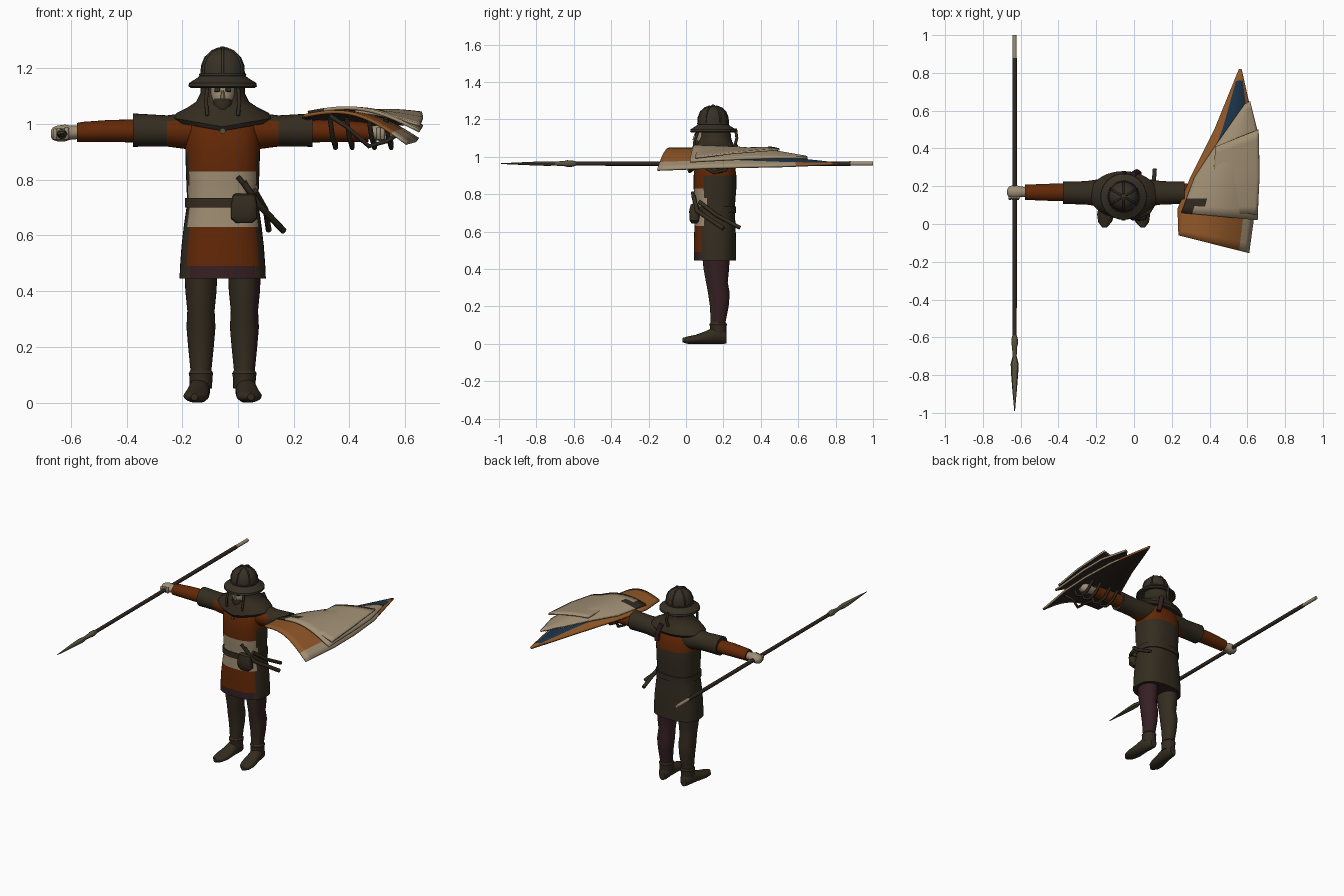
import bpy, math
from mathutils import Vector

if "Cube" in bpy.data.objects:
    bpy.data.objects.remove(bpy.data.objects["Cube"])

X0, Y0 = -0.055, 0.155   # centre of the figure


def mat(name, r, g, b):
    m = bpy.data.materials.new(name)
    m.diffuse_color = (r, g, b, 1)
    m.use_nodes = True
    m.node_tree.nodes["Principled BSDF"].inputs["Base Color"].default_value = m.diffuse_color
    return m


DARK = mat("dark_cloth", .034, .025, .014)
RUST = mat("rust_cloth", .125, .021, .002)
CREAM = mat("cream_cloth", .35, .27, .17)
PURPLE = mat("plum_cloth", .036, .014, .017)
ORANGE = mat("orange_paint", .28, .095, .021)
BLUE = mat("blue_paint", .011, .033, .066)
IRON = mat("helmet_iron", .038, .030, .019)
SKIN = mat("skin", .34, .27, .18)
WOOD = mat("dark_wood", .030, .021, .014)
STEEL = mat("worn_steel", .10, .085, .05)


def finish(name, verts, faces, mats, rule=None):
    me = bpy.data.meshes.new(name)
    me.from_pydata(verts, [], faces)
    for m in mats:
        me.materials.append(m)
    me.update()
    if rule:
        for p in me.polygons:
            p.material_index = rule(p.center, p.normal)
    ob = bpy.data.objects.new(name, me)
    bpy.context.collection.objects.link(ob)
    return ob


def loft(name, rows, mats, axis='z', rule=None, n=28, power=1.0):
    """Closed skin over elliptical rings; row = (cx, cy, cz, radius a, radius b)."""
    verts, faces = [], []
    for cx, cy, cz, a, b in rows:
        for i in range(n):
            t = 2 * math.pi * i / n
            c, s = math.cos(t), math.sin(t)
            u = a * math.copysign(abs(c) ** power, c)
            v = b * math.copysign(abs(s) ** power, s)
            d = {'z': (u, v, 0), 'x': (0, u, v), 'y': (v, 0, u)}[axis]
            verts.append((cx + d[0], cy + d[1], cz + d[2]))
    for r in range(len(rows) - 1):
        for i in range(n):
            j = (i + 1) % n
            faces.append((r * n + i, r * n + j, r * n + n + j, r * n + n + i))
    faces.append(tuple(range(n))[::-1])
    last = (len(rows) - 1) * n
    faces.append(tuple(range(last, last + n)))
    k = {'z': 2, 'x': 0, 'y': 1}[axis]
    if rows[-1][k] < rows[0][k]:
        faces = [f[::-1] for f in faces]
    return finish(name, verts, faces, mats, rule)


def tube(name, pts, r, m, cyclic=False):
    cu = bpy.data.curves.new(name, 'CURVE')
    cu.dimensions = '3D'
    cu.bevel_depth, cu.bevel_resolution, cu.use_fill_caps = r, 2, True
    sp = cu.splines.new('POLY')
    sp.points.add(len(pts) - 1)
    for p, q in zip(sp.points, pts):
        p.co = (*q, 1)
    sp.use_cyclic_u = cyclic
    cu.materials.append(m)
    ob = bpy.data.objects.new(name, cu)
    bpy.context.collection.objects.link(ob)
    return ob


def sheet(name, rows, bulge, mats, rule=None, thick=.012, nu=14, sub=5):
    """Curved board between left and right edge points, dark on the underside."""
    dense = []
    for (l0, r0), (l1, r1) in zip(rows, rows[1:]):
        for k in range(sub):
            dense.append((Vector(l0).lerp(Vector(l1), k / sub), Vector(r0).lerp(Vector(r1), k / sub)))
    dense.append((Vector(rows[-1][0]), Vector(rows[-1][1])))
    verts, faces, us = [], [], []
    for l, r in dense:
        h = bulge * min(1, (r - l).length / .38)
        for i in range(nu + 1):
            p = l.lerp(r, i / nu)
            p.z += h * math.sin(math.pi * i / nu)
            verts.append(p)
    w = nu + 1
    for v in range(len(dense) - 1):
        for i in range(nu):
            faces.append((v * w + i, v * w + i + 1, v * w + w + i + 1, v * w + w + i))
            us.append((i + .5) / nu)
    ob = finish(name, verts, faces, mats)
    if rule:
        for p, u in zip(ob.data.polygons, us):
            p.material_index = rule(u, p.center)
    so = ob.modifiers.new("thickness", 'SOLIDIFY')
    so.thickness, so.offset, so.material_offset = thick, -1, len(mats) - 1
    return ob


# Tunic with painted bands on the front, dark sides and back
def tunic_rule(c, n):
    if c.y > Y0 + .03 or abs(c.x - X0) > .122:
        return 1 if c.z > .9 else 0
    if c.z < .49:
        return 3
    return 2 if .63 < c.z < .83 else 1


prof = [(.445, .155, .112), (.49, .153, .112), (.56, .148, .112), (.63, .140, .110), (.70, .130, .106),
        (.73, .128, .106), (.78, .130, .110), (.83, .132, .114), (.90, .134, .114), (.96, .135, .106),
        (1.01, .128, .088), (1.05, .08, .06)]
loft("tunic", [(X0, Y0, z, a, b) for z, a, b in prof], [DARK, RUST, CREAM, PURPLE],
     rule=tunic_rule, n=40, power=.8)
loft("belt", [(X0, Y0, z, .136, .113) for z in (.70, .735)], [DARK], n=40, power=.8)

# Belt pouch, dagger and scabbard
loft("pouch", [(.022, .045, z, a, b) for z, a, b in
     [(.645, .03, .015), (.66, .047, .026), (.71, .047, .028), (.745, .04, .02), (.75, .03, .01)]],
     [DARK], power=.6)
tube("dagger_sheath", [(.02, .04, .79), (.075, .06, .71), (.163, .20, .617)], .012, DARK)
tube("second_sheath", [(.06, .07, .76), (.10, .16, .69), (.11, .29, .62)], .011, DARK)
tube("dagger_grip", [(.0, .035, .81), (.045, .045, .755)], .009, WOOD)

# Arms, mirrored about the body
for s, side in ((-1, "right"), (1, "left")):
    def xs(d):
        return X0 + s * d
    loft(side + "_short_sleeve", [(xs(d), .165, z, a, b) for d, z, a, b in
         [(.08, .975, .075, .065), (.13, .975, .072, .065), (.2, .975, .062, .056), (.27, .977, .06, .058),
          (.322, .978, .06, .06), (.322, .976, .04, .04)]], [DARK, RUST], axis='x',
         rule=lambda c, n: 1 if abs(c.x - X0) < .2 and n.y < .3 and c.z < 1.01 else 0)
    loft(side + "_forearm", [(xs(d), .168, z, a, b) for d, z, a, b in
         [(.3, .975, .046, .041), (.4, .975, .045, .04), (.5, .972, .041, .036), (.523, .97, .04, .034)]],
         [RUST], axis='x')
    loft(side + "_hand", [(xs(d), .17, z, a, b) for d, z, a, b in
         [(.515, .97, .026, .024), (.545, .969, .028, .025), (.565, .968, .034, .03), (.595, .966, .033, .028),
          (.61, .965, .026, .022), (.617, .965, .012, .012)]], [SKIN], axis='x')
    for k in range(4):
        tube(f"{side}_finger_{k}", [(xs(.56 + .014 * k), .142, .985 - .002 * k),
             (xs(.56 + .014 * k), .134, .967), (xs(.56 + .014 * k), .146, .948)], .008, SKIN)

    # Leg, boot and ankle cuff
    lx = X0 + s * .078
    leg = [(.07, .172, .036, .04), (.12, .172, .038, .04), (.2, .178, .046, .05), (.27, .176, .052, .058),
           (.33, .165, .049, .058), (.40, .162, .056, .068), (.50, .16, .06, .076)]
    loft(side + "_leg", [(lx, y, z, a, b) for z, y, a, b in leg], [DARK, PURPLE],
         rule=lambda c, n, s=s: 1 if s > 0 and c.z > .1 and (n.y > .1 or n.x > .75) else 0)
    foot = [(.217, .032, .022, .03), (.2, .042, .034, .042), (.15, .045, .038, .045), (.1, .033, .042, .033),
            (.05, .024, .046, .024), (.01, .02, .036, .02), (-.018, .02, .012, .012)]
    loft(side + "_shoe", [(lx + s * (.215 - y) * .1, y, z, b, a) for y, z, a, b in foot], [DARK], axis='y')
    loft(side + "_boot_cuff", [(lx, .172, z, .04 + d, .043 + d) for z, d in
         [(.05, 0), (.09, .001), (.105, .004), (.115, -.002)]], [DARK])

# Hood mantle with a low point at the chest and a hanging tail
mantle = loft("hood_mantle", [(X0, Y0, z, a, b) for z, a, b in
     [(1.005, .165, .115), (1.02, .180, .125), (1.04, .165, .118), (1.06, .125, .105),
      (1.08, .095, .092), (1.11, .08, .085), (1.16, .078, .082)]], [DARK], n=36)
for v in mantle.data.vertices:
    if v.co.z < 1.045 and v.co.y < Y0:
        v.co.z -= .03 * (1 - min(1, abs(v.co.x - X0) / .17))
tube("mantle_brooch", [(X0, .026, .975), (X0, .018, .975)], .011, STEEL)
tube("hood_tail", [(X0 + .05, .262, 1.06), (X0 + .07, .275, 1.0), (X0 + .08, .268, .95)], .016, PURPLE)

# Face with eyes and beard
loft("face", [(X0, y, z, a, b) for z, y, a, b in
     [(1.05, .10, .03, .04), (1.07, .095, .038, .045), (1.11, .093, .044, .046), (1.16, .10, .044, .042)]],
     [SKIN], n=20)
loft("beard", [(X0, .085, z, a, b) for z, a, b in
     [(1.025, .012, .018), (1.04, .028, .034), (1.07, .038, .042), (1.092, .036, .038)]], [DARK], n=20)
loft("nose", [(X0, .05, z, a, b) for z, a, b in
     [(1.086, .007, .008), (1.092, .009, .016), (1.12, .005, .006)]], [SKIN], n=10)
for s in (-1, 1):
    tube("eye", [(X0 + s * .01, .052, 1.122), (X0 + s * .028, .057, 1.122)], .007, DARK)
    tube("chin_strap", [(X0 + s * .055, .065, 1.14), (X0 + s * .06, .045, 1.08), (X0 + s * .055, .04, 1.03)],
         .007, DARK)
tube("neck_lace", [(X0, .265, 1.15), (X0 + .01, .272, 1.10), (X0, .262, 1.06)], .008, DARK)

# Kettle helmet: sloped brim, domed crown, ribs and knob
loft("helmet", [(X0, .145, z, a, a) for z, a in
     [(1.15, .07), (1.13, .115), (1.135, .123), (1.147, .121), (1.165, .092), (1.175, .080), (1.21, .078),
      (1.24, .066), (1.26, .045), (1.27, .02), (1.272, .004)]], [IRON], n=36)
tube("helmet_band", [(X0 + .08 * math.cos(t * math.pi / 18), .145 + .08 * math.sin(t * math.pi / 18), 1.177)
     for t in range(36)], .005, IRON, True)
for k in range(6):
    ca, sa = math.cos(k * math.pi / 3 + math.pi / 6), math.sin(k * math.pi / 3 + math.pi / 6)
    tube("helmet_rib", [(X0 + r * ca, .145 + r * sa, z) for r, z in
         [(.08, 1.178), (.078, 1.21), (.066, 1.24), (.045, 1.26), (.015, 1.271)]], .005, IRON)
loft("helmet_knob", [(X0, .145, z, r, r) for z, r in [(1.265, .014), (1.273, .013), (1.279, .005)]], [IRON], n=12)

# Spear: pale butt, dark shaft, leaf blade
loft("spear_shaft", [(-.632, y, .964, r, r) for y, r in
     [(1.0, .011), (.88, .011), (.88, .0125), (-.52, .0115), (-.60, .0115)]], [WOOD, CREAM], axis='y',
     rule=lambda c, n: 1 if c.y > .88 else 0, n=14)
loft("spear_socket", [(-.632, y, .964, r, r) for y, r in
     [(-.59, .012), (-.61, .017), (-.635, .018), (-.65, .014), (-.70, .011), (-.72, .010)]], [STEEL], axis='y', n=14)
loft("spear_blade", [(-.632, y, .964, a, b) for y, a, b in
     [(-.70, .011, .011), (-.74, .012, .021), (-.79, .011, .019), (-.88, .007, .012), (-.99, .002, .002)]],
     [STEEL], axis='y', n=8)


# Lower shield: long heater board with orange border, blue left field, cream right edge
def lower_rule(u, c):
    if .3 < c.y < .74 and .2 < u < .85:
        return 2
    return 1 if u > .85 and c.y < .6 else 0


sheet("lower_shield", [((.235, -.06, 1.035), (.61, -.154, .935)), ((.23, .08, 1.03), (.645, .1, .945)),
      ((.295, .24, 1.012), (.65, .3, .95)), ((.425, .5, .985), (.635, .53, .955)),
      ((.555, .82, .967), (.57, .82, .967))], .055, [ORANGE, CREAM, BLUE, WOOD], lower_rule)

# Upper boards: cream heater and cream top plate
sheet("upper_shield", [((.25, .06, 1.047), (.655, .02, .98)), ((.32, .25, 1.03), (.665, .3, .995)),
      ((.42, .4, 1.025), (.66, .47, 1.0)), ((.585, .635, 1.004), (.615, .65, 1.0))], .045, [CREAM, WOOD],
      lambda u, c: 1 if u < .28 and (.07 < c.y - .1 * u < .13 or u < .12 and c.y < .1) else 0)
sheet("top_plate", [((.42, .06, 1.05), (.655, .05, 1.0)), ((.42, .22, 1.05), (.665, .25, 1.025)),
      ((.43, .41, 1.048), (.66, .5, 1.045))], .012, [CREAM, WOOD], thick=.01)

# Shield straps around the forearm
for k, x in enumerate((.33, .39, .47, .53)):
    tube(f"shield_strap_{k}", [(x, .06, 1.02), (x + .01, .09, .95), (x + .02, .15, .915),
         (x + .02, .21, .93), (x + .01, .25, .99)], .009, WOOD)
tube("shield_carry_strap", [(.33, .0, 1.03), (.39, -.01, .99), (.47, .02, .92), (.54, .05, .94), (.58, .02, .97)],
     .008, WOOD)

# Smooth shading with crisp edges
meshes = [o for o in bpy.data.objects if o.type == 'MESH']
for o in meshes:
    o.select_set(True)
bpy.context.view_layer.objects.active = meshes[0]
bpy.ops.object.shade_smooth_by_angle(angle=math.radians(40))
